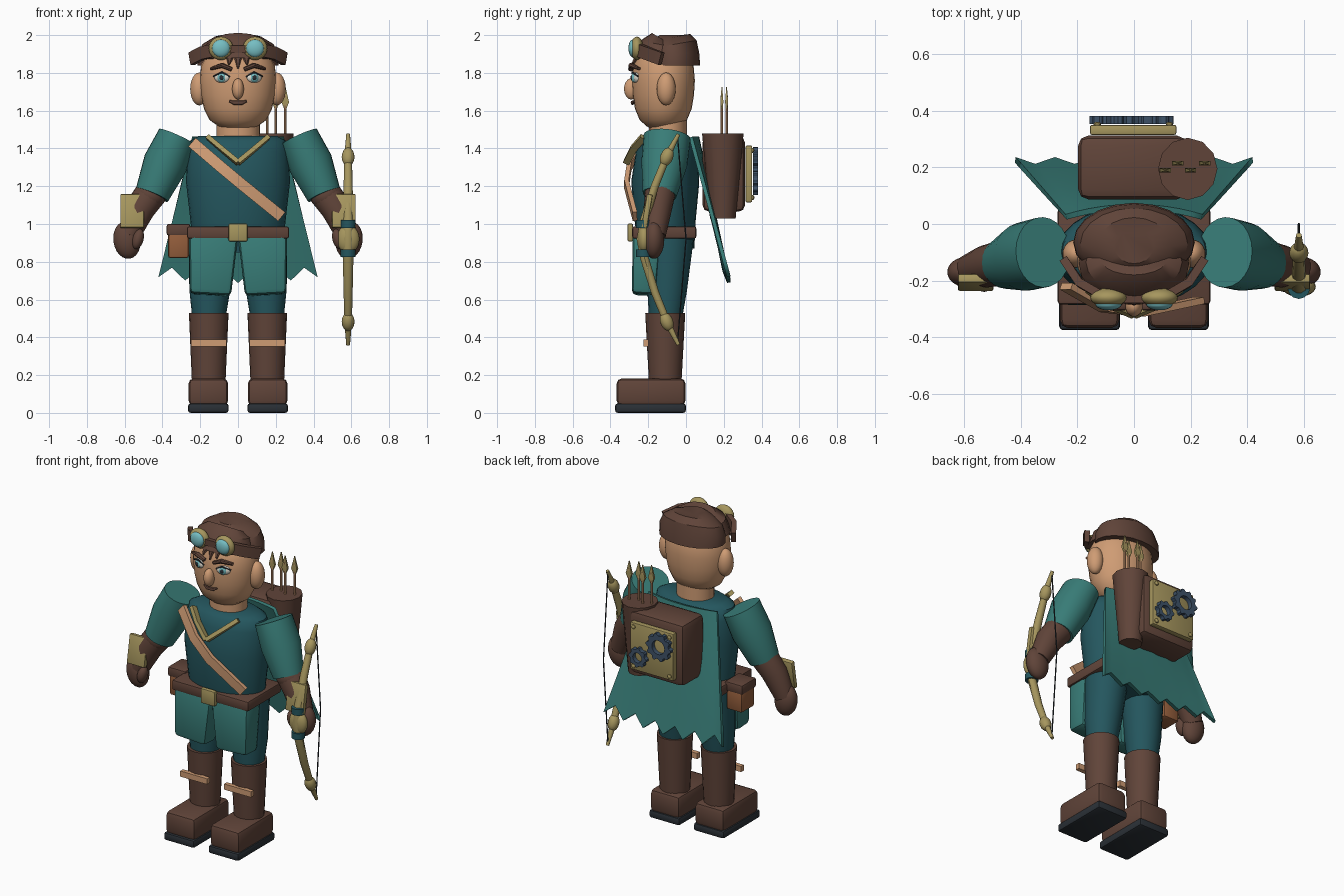
import bpy, bmesh, math
from mathutils import Vector, Matrix, Euler

if "Cube" in bpy.data.objects:
    bpy.data.objects.remove(bpy.data.objects["Cube"])


def srgb(r, g, b):
    return [((c / 255 + 0.055) / 1.055) ** 2.4 for c in (r, g, b)] + [1]


COL = {n: srgb(*c) for n, c in {
    "dark_teal": (36, 86, 94), "teal": (56, 124, 119), "brown": (96, 68, 57), "skin": (207, 156, 116),
    "gold": (166, 150, 94), "sole_black": (42, 48, 54), "leather": (148, 94, 60),
    "lens_blue": (118, 190, 195), "steel_blue": (62, 82, 104), "eye_white": (225, 222, 210)}.items()}
MATS = {}
for n, c in COL.items():
    MATS[n] = bpy.data.materials.new(n)
    MATS[n].diffuse_color = c


def finish(name, bm, mat, angle=35):
    bmesh.ops.recalc_face_normals(bm, faces=bm.faces)
    for f in bm.faces:
        f.smooth = True
    for e in bm.edges:
        e.smooth = len(e.link_faces) == 2 and e.calc_face_angle(0) < math.radians(angle)
    me = bpy.data.meshes.new(name)
    bm.to_mesh(me)
    bm.free()
    me.materials.append(MATS[mat])
    ob = bpy.data.objects.new(name, me)
    bpy.context.collection.objects.link(ob)
    return ob


def place(bm, loc, rot):
    m = Matrix.Translation(loc) @ Euler([math.radians(a) for a in rot]).to_matrix().to_4x4()
    bmesh.ops.transform(bm, matrix=m, verts=bm.verts)


def ball(name, mat, loc, size, rot=(0, 0, 0), seg=24):
    bm = bmesh.new()
    bmesh.ops.create_uvsphere(bm, u_segments=seg, v_segments=seg // 2, radius=1)
    bmesh.ops.scale(bm, vec=size, verts=bm.verts)
    place(bm, loc, rot)
    return finish(name, bm, mat)


def box(name, mat, loc, size, rot=(0, 0, 0), bevel=0.0, taper=(1, 1)):
    """Box of full size; taper scales the bottom face."""
    bm = bmesh.new()
    bmesh.ops.create_cube(bm, size=1)
    for v in bm.verts:
        k = taper if v.co.z < 0 else (1, 1)
        v.co = Vector((v.co.x * size[0] * k[0], v.co.y * size[1] * k[1], v.co.z * size[2]))
    if bevel:
        bmesh.ops.bevel(bm, geom=bm.edges[:], offset=bevel, segments=2, profile=0.5, affect='EDGES')
    place(bm, loc, rot)
    return finish(name, bm, mat, 25)


def sweep(name, mat, pts, sizes, sides=20, ref=(1, 0, 0), angle=40):
    """Elliptical (or 4-sided) section carried along points."""
    bm = bmesh.new()
    pts = [Vector(p) for p in pts]
    off, k = (math.pi / 4, math.sqrt(2)) if sides == 4 else (0, 1)
    rings = []
    for i, (p, (a, b)) in enumerate(zip(pts, sizes)):
        t = (pts[min(i + 1, len(pts) - 1)] - pts[max(i - 1, 0)]).normalized()
        u = Vector(ref) - t * t.dot(Vector(ref))
        u.normalize()
        v = t.cross(u)
        rings.append([bm.verts.new(p + k * (u * a * math.cos(off + j * math.tau / sides)
                                            + v * b * math.sin(off + j * math.tau / sides)))
                      for j in range(sides)])
    for r, q in zip(rings, rings[1:]):
        for j in range(sides):
            n = (j + 1) % sides
            bm.faces.new((r[j], r[n], q[n], q[j]))
    bm.faces.new(rings[0])
    bm.faces.new(rings[-1])
    return finish(name, bm, mat, angle)


def gear(name, loc, r, teeth):
    """Ring gear standing in the xz plane."""
    bm = bmesh.new()
    n = teeth * 4
    rows = []
    for j in range(n):
        a = j * math.tau / n
        ro = r if j % 4 < 2 else r * 0.84
        rows.append([bm.verts.new((loc[0] + q * math.cos(a), loc[1] + y, loc[2] + q * math.sin(a)))
                     for q, y in ((r * .5, -.014), (ro, -.014), (ro, .014), (r * .5, .014))])
    for j in range(n):
        a, b = rows[j], rows[(j + 1) % n]
        for k in range(4):
            bm.faces.new((a[k], a[(k + 1) % 4], b[(k + 1) % 4], b[k]))
    finish(name, bm, "steel_blue", 20)


# Torso, neck, head
sweep("torso", "dark_teal", [(0, -.1, .86), (0, -.11, 1.0), (0, -.11, 1.22), (0, -.1, 1.38), (0, -.1, 1.44), (0, -.1, 1.465)],
      [(.24, .145), (.25, .16), (.275, .18), (.27, .165), (.255, .14), (.21, .11)], 28)
sweep("neck", "skin", [(0, -.095, 1.44), (0, -.095, 1.56)], [(.115, .1)] * 2)
sweep("head", "skin", [(0, -.12, z) for z in (1.5, 1.515, 1.55, 1.61, 1.68, 1.76, 1.84, 1.91, 1.96)],
      [(.06, .05), (.1, .085), (.15, .125), (.18, .15), (.196, .162), (.203, .167), (.195, .16), (.16, .13), (.08, .07)], 28)
ball("nose", "skin", (0, -.29, 1.715), (.031, .038, .056))
sweep("mouth", "brown", [(-.045, -.272, 1.65), (-.02, -.283, 1.642), (.02, -.283, 1.642), (.045, -.272, 1.65)],
      [(.006, .008), (.012, .01), (.012, .01), (.006, .008)], 8, (0, 0, 1))
for s in (-1, 1):
    ball("ear", "skin", (s * .205, -.105, 1.715), (.048, .05, .087))
    ball("eye", "eye_white", (s * .085, -.265, 1.775), (.042, .02, .028), (0, 0, s * 22))
    ball("iris", "lens_blue", (s * .087, -.276, 1.775), (.024, .014, .025), (0, 0, s * 22))
    ball("pupil", "sole_black", (s * .088, -.287, 1.775), (.012, .006, .013), (0, 0, s * 22))
    sweep("eyelid", "sole_black", [(s * .042, -.28, 1.778), (s * .085, -.283, 1.803), (s * .13, -.255, 1.782)],
          [(.004, .006), (.006, .006), (.004, .006)], 6, (0, 0, 1))
    sweep("eyebrow", "brown", [(s * .032, -.292, 1.818), (s * .085, -.29, 1.84), (s * .142, -.25, 1.822)],
          [(.011, .014), (.014, .016), (.008, .012)], 8, (0, 0, 1))

# Cap, hair and goggles
sweep("cap", "brown", [(0, -.065, 1.84), (0, -.065, 1.9), (0, -.07, 1.95), (0, -.08, 1.985), (0, -.08, 2.0)],
      [(.215, .14), (.213, .135), (.19, .128), (.13, .105), (.07, .06)], 20, angle=30)
sweep("cap_front", "brown", [(0, -.14, 1.87), (0, -.135, 1.95), (0, -.12, 1.975)], [(.195, .145), (.17, .11), (.12, .07)], 20)
for x in (-.04, 0, .04):
    sweep("hair_tuft", "brown", [(x, -.25, 1.9), (x * 1.2, -.285, 1.845 - .02 * (x == 0))], [(.028, .02), (.005, .005)], 6)
for s in (-1, 1):
    sweep("goggle_strap", "brown", [(s * .245, -.13, 1.875), (s * .19, -.21, 1.905), (s * .1, -.26, 1.925)],
          [(.034, .015)] * 3, 4, (0, 0, 1))
    ball("goggle_ring", "gold", (s * .09, -.26, 1.93), (.065, .034, .062))
    ball("goggle_lens", "lens_blue", (s * .09, -.283, 1.93), (.047, .022, .046))
sweep("goggle_bridge", "brown", [(-.05, -.265, 1.925), (.05, -.265, 1.925)], [(.02, .014)] * 2, 4, (0, 0, 1))

# Collar, chest strap, belt
for s in (-1, 1):
    sweep("collar_trim", "gold", [(s * .16, -.225, 1.46), (s * .09, -.277, 1.4), (0, -.315, 1.325)], [(.018, .012)] * 3, 4, (s, 0, 1))
sweep("chest_strap", "skin", [(-.24, -.22, 1.43), (-.1, -.3, 1.31), (.02, -.315, 1.21), (.23, -.27, 1.04)],
      [(.03, .012)] * 4, 4, (.65, 0, .75))
box("belt", "brown", (0, -.115, .955), (.54, .34, .065), bevel=.012)
box("buckle", "gold", (0, -.295, .955), (.1, .03, .095), bevel=.008)
box("belt_pouch", "leather", (-.315, -.1, .89), (.11, .13, .14), bevel=.012)
box("pouch_flap", "brown", (-.315, -.1, .97), (.125, .145, .06), bevel=.01)

# Legs, tunic skirts, boots
for s in (-1, 1):
    sweep("leg", "dark_teal", [(s * .155, -.11, .48), (s * .15, -.1, .65), (s * .135, -.09, .92)],
          [(.085, .085), (.108, .105), (.125, .13)])
    box("tunic_skirt", "teal", (s * .138, -.215, .785), (.26, .15, .32), (-3, s * -3, 0), .025, (.84, .85))
    sweep("boot_shaft", "brown", [(s * .155, -.11, .14), (s * .155, -.11, .53)], [(.088, .085), (.105, .106)])
    box("boot_foot", "brown", (s * .157, -.185, .11), (.21, .365, .145), bevel=.028)
    box("boot_sole", "sole_black", (s * .157, -.188, .025), (.215, .375, .05), bevel=.014)
    box("boot_strap", "skin", (s * .155, -.212, .37), (.19, .028, .036))

# Arms
for s in (-1, 1):
    sweep("sleeve", "teal", [(s * .322, -.1, 1.46), (s * .385, -.115, 1.32), (s * .455, -.14, 1.155)],
          [(.105, .125), (.118, .122), (.092, .09)], 24)
    ball("elbow", "brown", (s * .465, -.14, 1.155), (.085, .08, .08))
    sweep("forearm", "brown", [(s * .455, -.135, 1.17), (s * .52, -.15, 1.08), (s * .58, -.165, .94)],
          [(.085, .08), (.08, .075), (.06, .058)])
    ball("hand", "brown", (s * .588, -.17, .915), (.072, .055, .1), (0, s * 8, 0))
    ball("thumb", "brown", (s * .53, -.205, .92), (.03, .035, .055), (0, s * -15, 0))
    box("bracer", "gold", (s * .56, -.207, 1.068), (.125, .03, .18), (-10, 0, 0), .006)

# Bow
X = .583
sweep("bow", "gold", [(X, -.04, 1.475), (X, -.1, 1.36), (X, -.165, 1.2), (X, -.22, 1.02), (X, -.235, .92),
                      (X, -.22, .82), (X, -.165, .64), (X, -.1, .48), (X, -.04, .36)],
      [(.01, .01), (.02, .02), (.024, .022), (.028, .024), (.032, .028), (.028, .024), (.024, .022), (.02, .02), (.01, .01)], 10)
ball("bow_grip", "gold", (X, -.222, .92), (.06, .035, .075))
for z, tilt in ((1.355, 22), (.483, -22)):
    ball("bow_knob", "gold", (X, -.102, z), (.034, .034, .052), (-tilt, 0, 0), 16)
for z in (1.0, .845):
    sweep("grip_band", "dark_teal", [(X, -.225, z - .02), (X, -.225, z + .02)], [(.04, .04)] * 2, 12)
sweep("bow_string", "sole_black", [(X, -.045, 1.465), (X, .0, .92), (X, -.045, .37)], [(.004, .004)] * 3, 6)

# Cape with a ragged hem
bm = bmesh.new()
N, M = 12, 8
grid = []
for i in range(M + 1):
    t, row = i / M, []
    for j in range(N + 1):
        u = j / N * 2 - 1
        zb = .69 + (.06 if j % 2 else 0) + .03 * u * u
        z = 1.46 + (zb - 1.46) * t
        x = u * (.24 + .18 * t)
        y = .06 + .155 * t - .035 * u * u * (1 - t) + .012 * t * math.cos(j * math.pi)
        row.append(bm.verts.new((x, y, z)))
    grid.append(row)
for i in range(M):
    for j in range(N):
        bm.faces.new((grid[i][j], grid[i][j + 1], grid[i + 1][j + 1], grid[i + 1][j]))
cape = finish("cape", bm, "teal")
sol = cape.modifiers.new("thickness", 'SOLIDIFY')
sol.thickness, sol.offset = .02, 0

# Backpack with gear panel
box("backpack", "brown", (-.005, .2, 1.265), (.385, .225, .4), bevel=.035)
box("gear_panel", "gold", (-.003, .333, 1.265), (.305, .035, .3), bevel=.006)
for x in (-.13, .125):
    for z in (1.14, 1.39):
        ball("rivet", "gold", (x, .352, z), (.014, .01, .014), seg=10)
gear("large_gear", (-.07, .368, 1.32), .088, 10)
gear("small_gear", (.078, .368, 1.215), .062, 8)

# Quiver and arrows
sweep("quiver", "brown", [(.19, .195, 1.03), (.19, .195, 1.48)], [(.068, .068), (.105, .11)], 12)
for x, y in ((.11, .19), (.155, .215), (.2, .19), (.25, .215)):
    sweep("arrow_shaft", "skin", [(x, y, 1.3), (x, y, 1.68)], [(.007, .007)] * 2, 8)
    sweep("arrow_head", "gold", [(x, y, 1.61), (x, y, 1.645), (x, y, 1.725)], [(.006, .004), (.02, .008), (.002, .002)], 4)

for m in bpy.data.materials:
    if m.users and not m.is_grease_pencil:
        m.use_nodes = True
        m.node_tree.nodes["Principled BSDF"].inputs["Base Color"].default_value = m.diffuse_color
